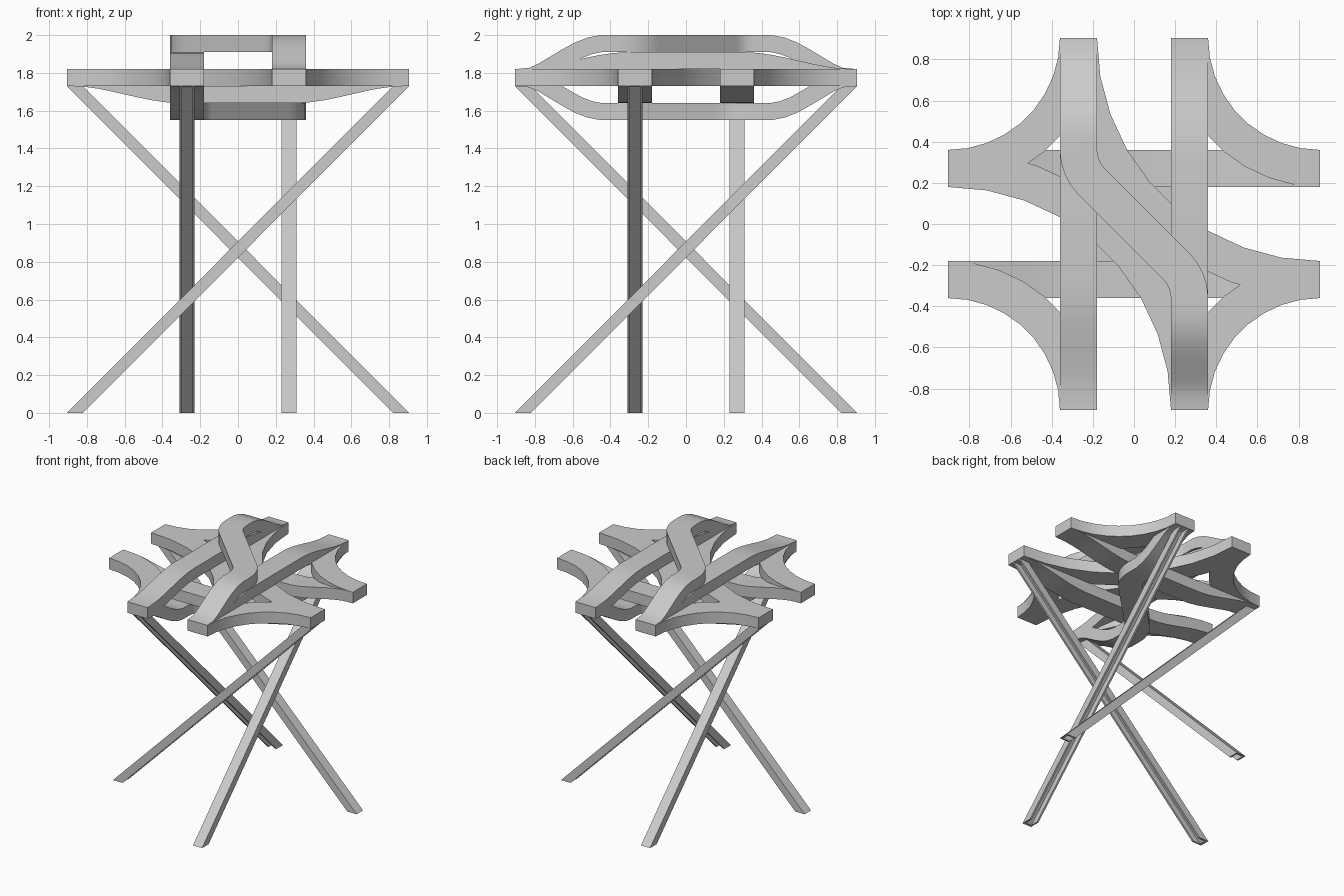
import bpy, bmesh
from math import sin, cos, pi, radians
from mathutils import Vector, Matrix

if "Cube" in bpy.data.objects:
    bpy.data.objects.remove(bpy.data.objects["Cube"])

END, OFF = 0.905, 0.27      # strand end distance, strand offset from centre
W, T = 0.18, 0.09           # strand width and thickness
Z = 1.775                   # middle height of the strand ends


def make_object(name, bm, smooth=True):
    bmesh.ops.recalc_face_normals(bm, faces=bm.faces)
    mesh = bpy.data.meshes.new(name)
    bm.to_mesh(mesh)
    bm.free()
    obj = bpy.data.objects.new(name, mesh)
    bpy.context.collection.objects.link(obj)
    if smooth:
        bpy.ops.object.select_all(action='DESELECT')
        obj.select_set(True)
        bpy.context.view_layer.objects.active = obj
        bpy.ops.object.shade_smooth_by_angle(angle=radians(30))
    return obj


def skin(bm, rings):
    """Join equal vertex rings into a closed solid."""
    rings = [[bm.verts.new(p) for p in r] for r in rings]
    n = len(rings[0])
    for a, b in zip(rings, rings[1:]):
        for i in range(n):
            j = (i + 1) % n
            bm.faces.new((a[i], a[j], b[j], b[i]))
    bm.faces.new(rings[0])
    bm.faces.new(rings[-1])


def strand(name, path):
    """Sweep a rectangular board along a path, keeping its sides upright."""
    pts = [Vector(p) for p in path]
    rings = []
    for i, p in enumerate(pts):
        d0 = (p - pts[i - 1]).normalized() if i else None
        d1 = (pts[i + 1] - p).normalized() if i < len(pts) - 1 else None
        d0, d1 = d0 or d1, d1 or d0
        t = (d0 + d1).normalized()
        side = Vector((-t.y, t.x, 0)).normalized()
        flat0 = Vector((d0.x, d0.y, 0)).normalized()
        flat = Vector((t.x, t.y, 0)).normalized()
        up = t.cross(side) * (T / 2)
        if i in (0, len(pts) - 1):
            up = Vector((0, 0, T / 2))
        side *= W / 2 / max(flat0.dot(flat), 0.5)
        rings.append([p + side + up, p - side + up, p - side - up, p + side - up])
    bm = bmesh.new()
    skin(bm, rings)
    return make_object(name, bm)


def flat_arc(name, radius, sx, sy, n=9):
    """Level quarter-circle board centred on one corner of the seat."""
    rings = []
    for i in range(n + 1):
        a = pi / 2 * i / n
        rings.append([(sx * (END - r * cos(a)), sy * (END - r * sin(a)), z)
                      for r, z in ((radius - W / 2, Z - T / 2), (radius + W / 2, Z - T / 2),
                                   (radius + W / 2, Z + T / 2), (radius - W / 2, Z + T / 2))])
    bm = bmesh.new()
    skin(bm, rings)
    return make_object(name, bm)


# Flat corner arcs and the two large arcs that share the middle level
for sx in (-1, 1):
    for sy in (-1, 1):
        flat_arc("seat_corner_arc", END - OFF, sx, sy)
for s in (-1, 1):
    flat_arc("seat_large_arc", END + OFF, s, s)


# Straight strands: the pair along y bows up, the pair along x bows down
def bow(d):
    t = min(max((0.88 - abs(d)) / 0.58, 0), 1)
    return T * t * t * (3 - 2 * t)


stations = [-END] + [-0.88 + 0.58 * i / 8 for i in range(9)]
stations += [-d for d in reversed(stations)]
for s in (-OFF, OFF):
    strand("seat_upper_bar", [(s, d, Z + bow(d)) for d in stations])
    strand("seat_lower_bar", [(d, s, Z - bow(d)) for d in stations])

# S-shaped strands crossing over the top and under the bottom
RISE = [(END, 0), (0.82, 0.008), (0.76, 0.034), (0.70, 0.07), (0.63, 0.112),
        (0.57, 0.145), (0.51, 0.168), (0.45, 0.18)]
BEND_R = 0.22
BEND_Y = OFF + BEND_R * 0.4142


def s_strand(name, sx, sz):
    half = [(-OFF, y, r) for y, r in RISE]
    for i in range(5):
        a = pi / 4 * i / 4
        half.append((-OFF + BEND_R * (1 - cos(a)), BEND_Y - BEND_R * sin(a), 2 * T))
    full = half + [(-x, -y, r) for x, y, r in reversed(half)]
    strand(name, [(sx * x, y, Z + sz * r) for x, y, r in full])


s_strand("seat_top_s_strand", 1, 1)
s_strand("seat_bottom_s_strand", -1, -1)

# Four slanted channel legs, open on the underside
LEG_W, LEG_X, TOP, WALL = 0.082, 0.085, Z - T / 2, 0.014
for k in range(4):
    h, q = LEG_W / 2, LEG_X
    w = WALL * 1.414
    section = [(0, -h), (0, h), (q, h), (q, h - WALL),
               (w, h - WALL), (w, -h + WALL), (q, -h + WALL), (q, -h)]
    bm = bmesh.new()
    skin(bm, [[(x0 + u, -OFF + v, z) for u, v in section]
              for x0, z in ((-END, 0), (END - LEG_X, TOP))])
    bmesh.ops.rotate(bm, verts=bm.verts, cent=(0, 0, 0),
                     matrix=Matrix.Rotation(k * pi / 2, 3, 'Z'))
    make_object("leg", bm, smooth=False)
